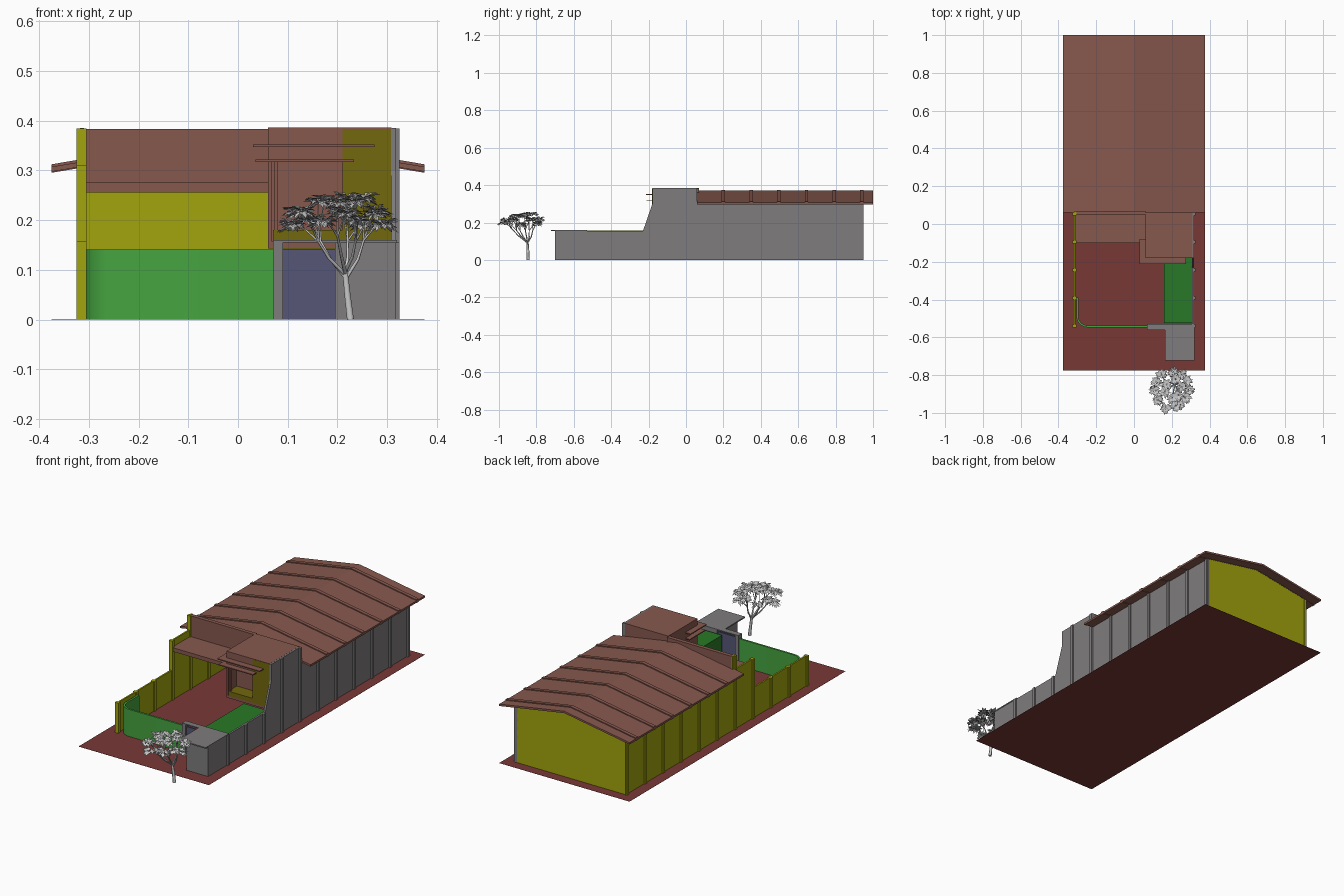
import bpy, bmesh, math, random
from mathutils import Vector

if "Cube" in bpy.data.objects:
    bpy.data.objects.remove(bpy.data.objects["Cube"])

random.seed(4)


def material(name, rgb):
    m = bpy.data.materials.new(name)
    m.diffuse_color = (*rgb, 1)
    m.use_nodes = True
    m.node_tree.nodes["Principled BSDF"].inputs["Base Color"].default_value = m.diffuse_color
    return m


BROWN = material("brown", (0.24, 0.098, 0.076))
RED = material("dark_red", (0.19, 0.040, 0.037))
YELLOW = material("yellow", (0.36, 0.37, 0.004))
OLIVE = material("dark_yellow", (0.17, 0.14, 0.004))
GREEN = material("green", (0.06, 0.37, 0.051))
DARK_GREEN = material("dark_green", (0.022, 0.19, 0.020))
BLUE = material("blue", (0.093, 0.093, 0.18))
GREY = material("grey", (0.21, 0.20, 0.205))


def finish(name, bm, mat=None):
    bmesh.ops.recalc_face_normals(bm, faces=bm.faces)
    me = bpy.data.meshes.new(name)
    bm.to_mesh(me)
    bm.free()
    ob = bpy.data.objects.new(name, me)
    bpy.context.collection.objects.link(ob)
    if mat:
        me.materials.append(mat)
    return ob


def prism(name, pts, axis, a, b, mat=GREY):
    """Extrude a 2D outline along an axis from a to b."""
    place = {"x": lambda p, t: (t, p[0], p[1]),
             "y": lambda p, t: (p[0], t, p[1]),
             "z": lambda p, t: (p[0], p[1], t)}[axis]
    bm = bmesh.new()
    face = bm.faces.new([bm.verts.new(place(p, a)) for p in pts])
    ext = bmesh.ops.extrude_face_region(bm, geom=[face])
    shift = Vector(place((0, 0), b - a))
    bmesh.ops.translate(bm, vec=shift, verts=[v for v in ext["geom"] if isinstance(v, bmesh.types.BMVert)])
    return finish(name, bm, mat)


def box(name, x0, x1, y0, y1, z0, z1, mat=GREY):
    return prism(name, [(x0, y0), (x1, y0), (x1, y1), (x0, y1)], "z", z0, z1, mat)


# Ground plate
G = 0.0006
box("ground", -0.375, 0.375, -0.775, 1.0, 0, G, RED)

# Long side walls
prism("right_wall", [(-0.70, G), (0.95, G), (0.95, 0.305), (0.06, 0.305), (0.06, 0.385), (-0.18, 0.385),
                     (-0.18, 0.30), (-0.23, 0.155), (-0.70, 0.155)], "x", 0.308, 0.318)
prism("left_wall", [(-0.54, G), (0.95, G), (0.95, 0.305), (0.07, 0.305), (0.07, 0.385), (0.05, 0.385),
                    (0.05, 0.31), (-0.10, 0.31), (-0.10, 0.157), (-0.54, 0.157)], "x", -0.318, -0.310, YELLOW)

# Regular wall posts on both sides
for i in range(11):
    y = 0.94 - 0.148 * i
    hr = 0.305 if y > 0.1 else 0.384 if y > -0.15 else 0.155
    hl = 0.305 if y > 0.1 else 0.384 if y > 0 else 0.31 if y > -0.15 else 0.157
    box("right_post", 0.306, 0.325, y - 0.008, y + 0.008, G, hr)
    box("left_post", -0.325, -0.305, y - 0.008, y + 0.008, G, hl, YELLOW)

# Gabled back wall
prism("back_wall", [(-0.318, G), (0.318, G), (0.318, 0.305), (0, 0.36), (-0.318, 0.305)], "y", 0.938, 0.948, YELLOW)


# Gable roof with raised ribs
def gable(name, lift, thick, y0, y1):
    e, r = 0.307 + lift, 0.37 + lift
    prism(name, [(-0.375, e), (0, r), (0.375, e), (0.375, e - thick), (0, r - thick), (-0.375, e - thick)],
          "y", y0, y1, BROWN)


gable("roof", 0, 0.010, 0.06, 1.0)
for i in range(6):
    y = 0.94 - 0.148 * i
    gable("roof_rib", 0.005, 0.017, y - 0.009, y + 0.009)

# Facade parapet and entrance canopy
box("parapet", -0.310, 0.06, 0.05, 0.07, 0.255, 0.383, BROWN)
box("canopy", -0.310, 0.06, -0.10, 0.05, 0.255, 0.275, BROWN)

# Upper room with an open balcony front
box("room_top", 0.06, 0.309, -0.18, 0.06, 0.375, 0.3855, BROWN)
box("room_lintel", 0.06, 0.21, -0.18, -0.172, 0.32, 0.38, BROWN)
box("room_left_wall", 0.06, 0.068, -0.18, 0.06, 0.145, 0.38, BROWN)
box("room_post", 0.072, 0.080, -0.178, -0.165, 0.155, 0.32, BROWN)
box("room_rear_wall", 0.06, 0.308, 0.052, 0.06, 0.145, 0.38, BROWN)
box("room_inner_wall", 0.068, 0.21, -0.11, -0.10, 0.155, 0.38, BROWN)
box("room_floor", 0.06, 0.308, -0.178, 0.055, 0.143, 0.157, BROWN)
box("balcony_ledge", 0.07, 0.21, -0.18, -0.11, 0.157, 0.180, OLIVE)
box("room_front_panel", 0.21, 0.308, -0.1805, -0.172, 0.157, 0.383, OLIVE)


# Thin L-shaped sun shades wrapping the corner
def shade(name, x0, x1, y0, z):
    prism(name, [(x0, y0), (x1, y0), (x1, -0.18), (0.06, -0.18), (0.06, -0.08), (x0, -0.08)],
          "z", z - 0.0025, z + 0.0025, BROWN)


shade("upper_sun_shade", 0.030, 0.274, -0.213, 0.349)
shade("lower_sun_shade", 0.035, 0.233, -0.210, 0.319)

# Green side room in the courtyard
box("side_room", 0.16, 0.308, -0.525, -0.18, G, 0.140, DARK_GREEN)

# Green front wall with a rounded corner
R = 0.060


def corner(r):
    return [(-0.245 - r * math.cos(t), -0.487 - r * math.sin(t))
            for t in (math.pi / 2 * k / 10 for k in range(11))]


outer, inner = corner(R), corner(R - 0.010)
outline = [(outer[0][0], -0.39)] + outer + [(0.075, outer[-1][1]), (0.075, inner[-1][1])] \
    + inner[::-1] + [(inner[0][0], -0.39)]
front = prism("front_wall", outline, "z", G, 0.141, GREEN)
bpy.context.view_layer.objects.active = front
front.select_set(True)
bpy.ops.object.shade_smooth_by_angle()

# Gate frame, door and gatehouse
box("gate_jamb", 0.07, 0.09, -0.56, -0.53, G, 0.160)
box("gate_lintel", 0.07, 0.195, -0.56, -0.53, 0.155, 0.160)
box("gate_door", 0.09, 0.195, -0.55, -0.543, G, 0.142, BLUE)
box("gatehouse", 0.195, 0.318, -0.70, -0.535, G, 0.155)
box("gatehouse_roof", 0.165, 0.320, -0.722, -0.53, 0.154, 0.160)

# Tree: leaning trunk and forked branches as tapered curves
tree = bpy.data.curves.new("tree_trunk", "CURVE")
tree.dimensions = "3D"
tree.bevel_depth = 0.008
tree.bevel_resolution = 1
tree.use_fill_caps = True


def branch(pts, r0, r1):
    s = tree.splines.new("POLY")
    s.points.add(len(pts) - 1)
    for i, p in enumerate(pts):
        s.points[i].co = (*p, 1)
        s.points[i].radius = r0 + (r1 - r0) * i / (len(pts) - 1)


base, mid, fork = Vector((0.226, -0.845, 0)), Vector((0.220, -0.845, 0.05)), Vector((0.215, -0.848, 0.10))
branch([base, mid, fork], 1.0, 0.75)
center = Vector((0.203, -0.873, 0))
tips = []
for i in range(6):
    a = i * math.tau / 6 + random.uniform(0.1, 0.5)
    d = Vector((math.cos(a) * 0.9, math.sin(a), 0))
    start = mid.lerp(fork, random.uniform(0.6, 1.0))
    elbow = start.lerp(center + d * 0.062 + Vector((0, 0, 0.17)), random.uniform(0.8, 1.0))
    branch([start, start.lerp(elbow, 0.5) + d * 0.007, elbow], 0.5, 0.3)
    for da, r, z in ((-0.27, 0.104, 0.198), (0.27, 0.096, 0.212), (0.0, 0.052, 0.240)):
        r += random.uniform(-0.012, 0.006)
        tip = center + Vector((math.cos(a + da) * r * 0.92, math.sin(a + da) * r, z + random.uniform(-.008, .008)))
        branch([elbow, elbow.lerp(tip, 0.5) + Vector((0, 0, 0.006)), tip], 0.3, 0.12)
        tips.append(tip)
ob = bpy.data.objects.new("tree_trunk", tree)
bpy.context.collection.objects.link(ob)

# Tree: drooping leaf fans around every branch tip
bm = bmesh.new()
for tip in tips:
    for k in range(55):
        a, up = random.uniform(0, math.tau), random.uniform(-0.35, 0.6)
        d = Vector((math.cos(a), math.sin(a), up)).normalized()
        side = d.cross(Vector((0, 0, 1))).normalized() * random.uniform(0.003, 0.006)
        length = random.uniform(0.018, 0.032)
        start = tip + d * random.uniform(0, 0.008)
        middle = start + d * length * 0.55
        end = start + d * length - Vector((0, 0, 0.006))
        bm.faces.new([bm.verts.new(p) for p in (start, middle + side, end, middle - side)])
finish("tree_leaves", bm)
